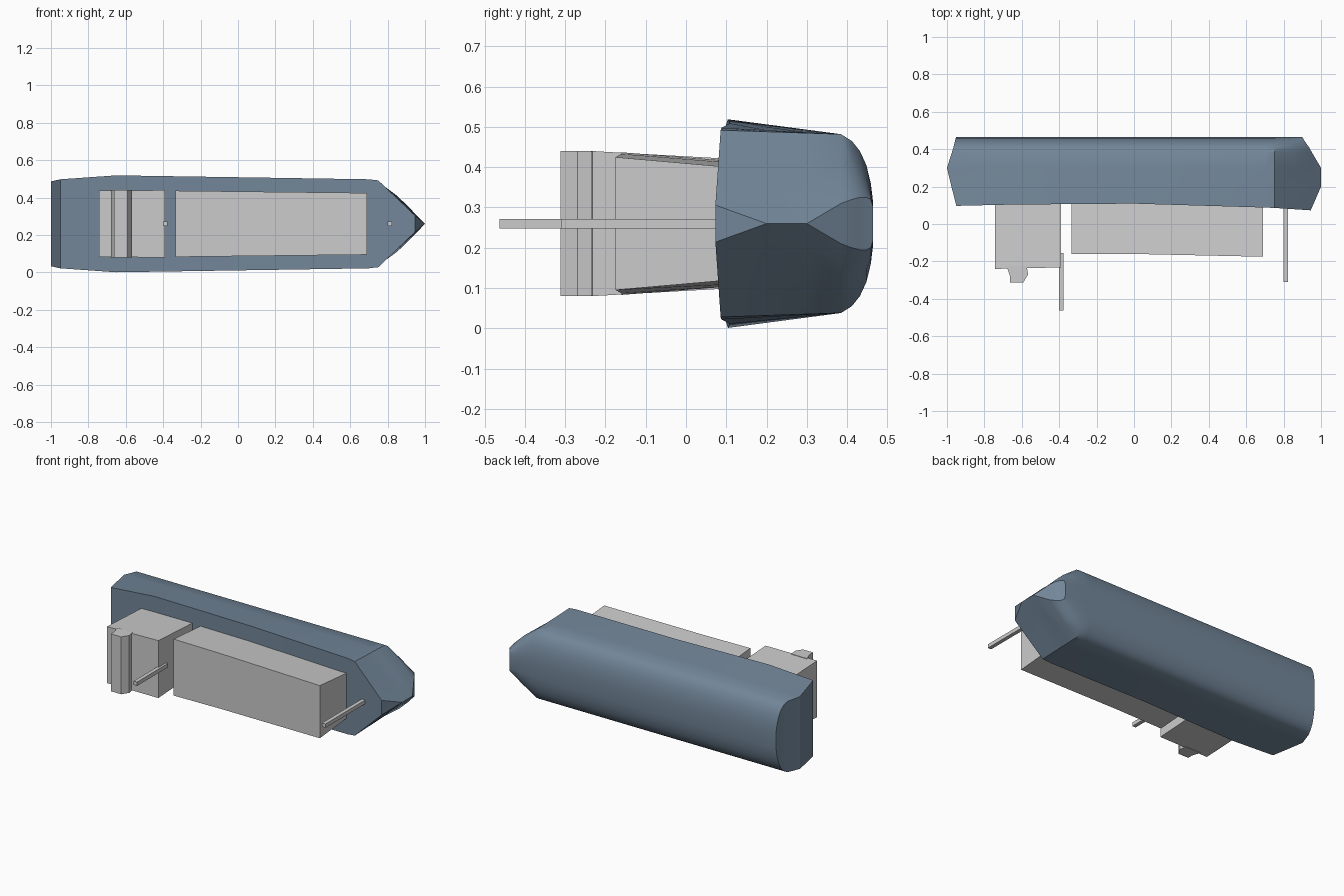
import bpy, bmesh

if "Cube" in bpy.data.objects:
    bpy.data.objects.remove(bpy.data.objects["Cube"])

ZC = 0.26  # centreline height: the ship lies on its side, deck facing -y


def make(name, verts, faces, mat=None):
    mesh = bpy.data.meshes.new(name)
    bm = bmesh.new()
    vs = [bm.verts.new(v) for v in verts]
    for f in faces:
        bm.faces.new([vs[i] for i in f])
    bmesh.ops.remove_doubles(bm, verts=bm.verts, dist=1e-5)
    bmesh.ops.recalc_face_normals(bm, faces=bm.faces)
    bm.to_mesh(mesh)
    bm.free()
    obj = bpy.data.objects.new(name, mesh)
    bpy.context.collection.objects.link(obj)
    if mat:
        mesh.materials.append(mat)
    return obj


def loft(name, sections, mat=None):
    """Skin a list of closed sections (top half then mirrored half)."""
    n = len(sections[0])
    verts = [p for s in sections for p in s]
    faces = []
    for i in range(len(sections) - 1):
        for j in range(n):
            k = (j + 1) % n
            faces.append((i * n + j, i * n + k, (i + 1) * n + k, (i + 1) * n + j))
    for base in (0, (len(sections) - 1) * n):
        for j in range(n // 2 - 1):   # end caps made of cross strips
            f = [base + j, base + j + 1, base + n - 2 - j, base + n - 1 - j]
            co = []
            for q in f:
                if all((verts[q][0] - verts[c][0]) ** 2 + (verts[q][1] - verts[c][1]) ** 2
                       + (verts[q][2] - verts[c][2]) ** 2 > 1e-10 for c in co):
                    co.append(q)
            if len(co) > 2:
                faces.append(co)
    return make(name, verts, faces, mat)


def section(half):
    """Close a half section [(x, y, half width)] by mirroring about the centreline."""
    return ([(x, y, ZC + w) for x, y, w in half]
            + [(x, y, ZC - w) for x, y, w in reversed(half)])


# Hull: levels from deck to keel = (y, bilge half width, stern x, bow x, bow half width)
levels = [(None, None, -0.95, 0.945, 0.046), (0.20, None, -0.976, 1.0, 0.0),
          (0.30, None, -1.0, 1.0, 0.0), (0.385, 0.222, -0.973, 0.95, 0.05),
          (0.412, 0.205, -0.965, 0.935, 0.06), (0.432, 0.18, -0.96, 0.92, 0.065),
          (0.448, 0.145, -0.956, 0.91, 0.065), (0.459, 0.10, -0.953, 0.903, 0.06),
          (0.465, 0.05, -0.95, 0.90, 0.04)]
# Stations = (x, deck y, deck half width)
stations = [(None, 0.097, 0.238), (-0.65, 0.104, 0.259), (0.0, 0.109, 0.249),
            (0.7, 0.088, 0.238), (0.75, 0.086, 0.232)]
hull_sections = []
for x, deck_y, deck_w in stations:
    half = []
    for y, w, xs, xb, wb in levels:
        yy = deck_y if y is None else y
        if w is None:
            w = deck_w + (0.222 - deck_w) * (yy - deck_y) / (0.385 - deck_y)
        half.append((xs if x is None else x, yy, w))
    hull_sections.append(section(half))
# Bow: rounder toward the keel, sharp at the stem
last = hull_sections[-1]
for t in (0.5, 0.8, 1.0):
    half = []
    for i, (y, w, xs, xb, wb) in enumerate(levels):
        x0, y0, z0 = last[i]
        y1 = 0.073 if y is None else y
        bulge = 0.25 * t * (1 - t) * (0 if i < 3 else 1) * (z0 - ZC)
        half.append((x0 + (xb - x0) * t, y0 + (y1 - y0) * t,
                     (z0 - ZC) * (1 - t) + wb * t + bulge))
    hull_sections.append(section(half))

hull_mat = bpy.data.materials.new("hull_blue")
hull_mat.diffuse_color = (0.17, 0.24, 0.32, 1)
hull_mat.use_nodes = True
hull_mat.node_tree.nodes["Principled BSDF"].inputs["Base Color"].default_value = hull_mat.diffuse_color
hull = loft("hull", hull_sections, hull_mat)
bpy.context.view_layer.objects.active = hull
hull.select_set(True)
bpy.ops.object.shade_smooth_by_angle(angle=0.5)
hull.select_set(False)


def block(name, ends):
    """Deck block through cross sections (x, top y, top half width, deck y, deck half width)."""
    return loft(name, [section([(x, yt, wt), (x, yd, wd)]) for x, yt, wt, yd, wd in ends])


# Superstructure and cargo block, narrowing toward the deck
block("aft_deckhouse", [(-0.742, -0.24, 0.177, 0.125, 0.16),
                        (-0.39, -0.232, 0.18, 0.125, 0.16)])
block("cargo_block", [(-0.335, -0.16, 0.177, 0.125, 0.155),
                      (0.0, -0.16, 0.173, 0.125, 0.15),
                      (0.69, -0.175, 0.165, 0.11, 0.14)])

# Bridge: a prism across the deckhouse roof
profile = [(-0.682, -0.225), (-0.664, -0.275), (-0.664, -0.312),
           (-0.592, -0.312), (-0.566, -0.27), (-0.574, -0.225)]
n = len(profile)
make("bridge", [(x, y, z) for z in (0.08, 0.44) for x, y in profile],
     [tuple(range(n)), tuple(range(n, 2 * n))]
     + [(i, (i + 1) % n, n + (i + 1) % n, n + i) for i in range(n)])

# Masts
for name, x, top, foot in (("aft_mast", -0.388, -0.463, -0.155),
                           ("bow_mast", 0.812, -0.31, 0.11)):
    bpy.ops.mesh.primitive_cube_add(size=1, location=(x, (top + foot) / 2, ZC))
    mast = bpy.context.object
    mast.name = name
    mast.scale = (0.024, foot - top, 0.024)
